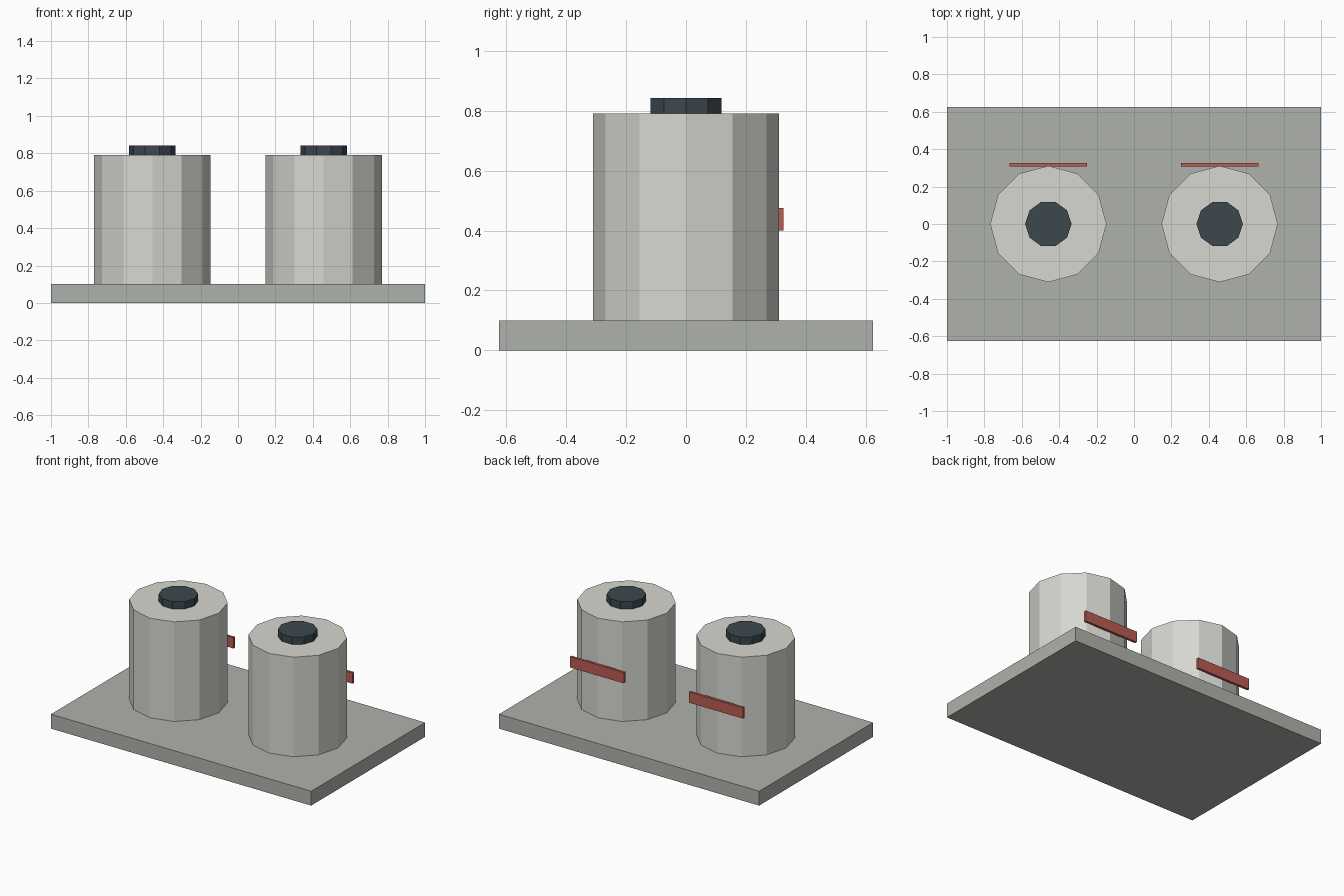
import bpy

cube = bpy.data.objects.get("Cube")
if cube:
    bpy.data.objects.remove(cube, do_unlink=True)


def material(name, rgb):
    mat = bpy.data.materials.new(name)
    mat.use_nodes = True
    colour = (*rgb, 1)
    mat.diffuse_color = colour
    mat.node_tree.nodes["Principled BSDF"].inputs["Base Color"].default_value = colour
    return mat


def finish(name, mat):
    obj = bpy.context.object
    obj.name = name
    obj.data.name = name
    obj.data.materials.append(mat)
    return obj


def box(name, size, centre, mat):
    bpy.ops.mesh.primitive_cube_add(size=1, location=centre)
    obj = finish(name, mat)
    obj.scale = size
    bpy.ops.object.transform_apply(location=False, rotation=False, scale=True)
    return obj


def drum(name, sides, radius, x, bottom, top, mat, turn=0):
    bpy.ops.mesh.primitive_cylinder_add(
        vertices=sides, radius=radius, depth=top - bottom,
        location=(x, 0, (bottom + top) / 2), rotation=(0, 0, turn))
    return finish(name, mat)


concrete = material("concrete grey", (0.43, 0.45, 0.41))
shell = material("pale grey", (0.68, 0.68, 0.64))
dark = material("dark slate", (0.045, 0.065, 0.076))
red = material("dull red", (0.48, 0.11, 0.085))

BASE_TOP, TANK_TOP, CAP_TOP = 0.1, 0.792, 0.843

# Ground slab
box("base_slab", (2, 1.25, BASE_TOP), (0, 0, BASE_TOP / 2), concrete)

# Two matching tanks, each with a cap and a red band plate at the back
for side, x in (("left", 0.458), ("right", -0.458)):
    drum(f"{side}_tank", 12, 0.311, x, BASE_TOP, TANK_TOP, shell)
    # The ten-sided cap points along x
    drum(f"{side}_cap", 10, 0.124, x, TANK_TOP, CAP_TOP, dark, turn=1.570796)
    box(f"{side}_red_plate", (0.415, 0.017, 0.075), (x, 0.317, 0.438), red)
